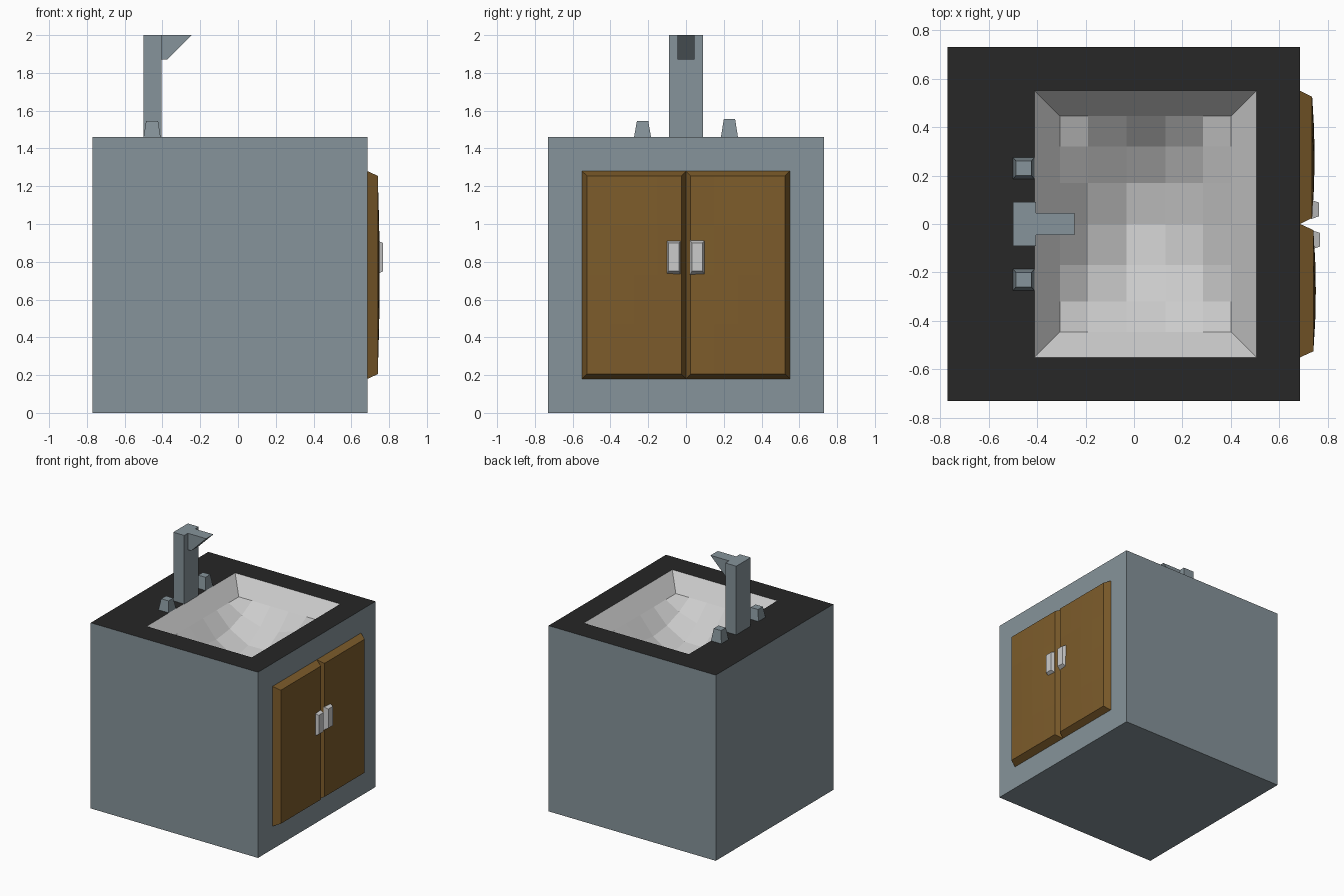
import bpy

if "Cube" in bpy.data.objects:
    bpy.data.objects.remove(bpy.data.objects["Cube"])


def material(name, r, g, b):
    m = bpy.data.materials.new(name)
    m.diffuse_color = (r, g, b, 1)
    m.use_nodes = True
    m.node_tree.nodes["Principled BSDF"].inputs["Base Color"].default_value = m.diffuse_color
    return m


steel = material("blue_grey", 0.24, 0.295, 0.325)
black = material("black_top", 0.02, 0.02, 0.02)
wood = material("wood", 0.205, 0.107, 0.024)


def build(name, verts, faces, *mats):
    me = bpy.data.meshes.new(name)
    me.from_pydata(verts, [], faces)
    for m in mats:
        me.materials.append(m)
    ob = bpy.data.objects.new(name, me)
    bpy.context.collection.objects.link(ob)
    return ob


def rect(u0, u1, v0, v1, w):
    return [(u0, v0, w), (u1, v0, w), (u1, v1, w), (u0, v1, w)]


def to_side(p):
    # (u, v, w) -> (y, z, x): lays a flat part against the +x side
    return (p[2], p[0], p[1])


SIDES = [(i, (i + 1) % 4, (i + 1) % 4 + 4, i + 4) for i in range(4)]
BOX = [(3, 2, 1, 0), (4, 5, 6, 7)] + SIDES


def frustum(name, base, top, side=False, mat=None):
    pts = rect(*base) + rect(*top)
    if side:
        pts = [to_side(p) for p in pts]
    return build(name, pts, BOX, *([mat] if mat else []))


def dished(name, rim, us, vs, w, bulge, side=False, mat=None):
    """Sloped border from rim to a grid us x vs at height w, curved by bulge."""
    def curve(t, ts):
        c, h = (ts[0] + ts[-1]) / 2, (ts[-1] - ts[0]) / 2
        return 1 - ((t - c) / h) ** 2
    nu, nv = len(us), len(vs)
    pts = [(u, v, w + bulge * curve(u, us) * curve(v, vs)) for v in vs for u in us]
    faces = [(j * nu + i, j * nu + i + 1, (j + 1) * nu + i + 1, (j + 1) * nu + i)
             for j in range(nv - 1) for i in range(nu - 1)]
    k = len(pts)
    pts += rect(*rim)
    bottom = list(range(nu))
    right = [j * nu + nu - 1 for j in range(nv)]
    top = [(nv - 1) * nu + i for i in reversed(range(nu))]
    left = [j * nu for j in reversed(range(nv))]
    for n, edge in enumerate((bottom, right, top, left)):
        faces.append([k + n, k + (n + 1) % 4] + edge[::-1])
    if side:
        pts = [to_side(p) for p in pts]
    return build(name, pts, faces, *([mat] if mat else []))


# Cabinet with a black worktop around the basin opening
H = 1.46
outer = (-0.77, 0.685, -0.73, 0.73)
hole = (-0.41, 0.505, -0.55, 0.55)
ring = [(i + 4, (i + 1) % 4 + 4, (i + 1) % 4 + 8, i + 8) for i in range(4)]
cabinet = build("cabinet", rect(*outer, 0) + rect(*outer, H) + rect(*hole, H),
                [(3, 2, 1, 0)] + SIDES + ring, steel, black)
for f in cabinet.data.polygons[5:]:
    f.material_index = 1

# Basin
dished("basin", (*hole, H), [-0.305, -0.19, -0.03, 0.13, 0.285, 0.40],
       [-0.445, -0.32, -0.17, 0, 0.17, 0.32, 0.445], 1.34, -0.25)

# Doors and handles
for label, y0, y1, out in (("left", -0.55, 0, 0.005), ("right", 0, 0.55, 0)):
    ys = [y0 + 0.025 + (y1 - y0 - 0.05) * i / 4 for i in range(5)]
    zs = [0.205 + 1.05 * i / 4 for i in range(5)]
    dished(label + "_door", (y0, y1, 0.18, 1.28, 0.685), ys, zs,
           0.735 + out, 0.01, True, wood)
    a, b = (-0.105, -0.025) if y0 < 0 else (0.02, 0.10)
    frustum(label + "_handle", (a, b, 0.73, 0.915, 0.73),
            (a + 0.012, b - 0.012, 0.75, 0.90, 0.763 + out), True)

# Tap column, spout and knobs
frustum("tap_column", (-0.50, -0.405, -0.09, 0.09, H),
        (-0.50, -0.405, -0.09, 0.09, 2.0), mat=steel)
frustum("tap_spout", (-0.405, -0.375, -0.045, 0.045, 1.87),
        (-0.405, -0.245, -0.045, 0.045, 2.0), mat=steel)
for label, y, z in (("left", -0.23, 1.545), ("right", 0.23, 1.555)):
    frustum(label + "_knob", (-0.50, -0.41, y - 0.045, y + 0.045, H),
            (-0.487, -0.423, y - 0.03, y + 0.03, z), mat=steel)
